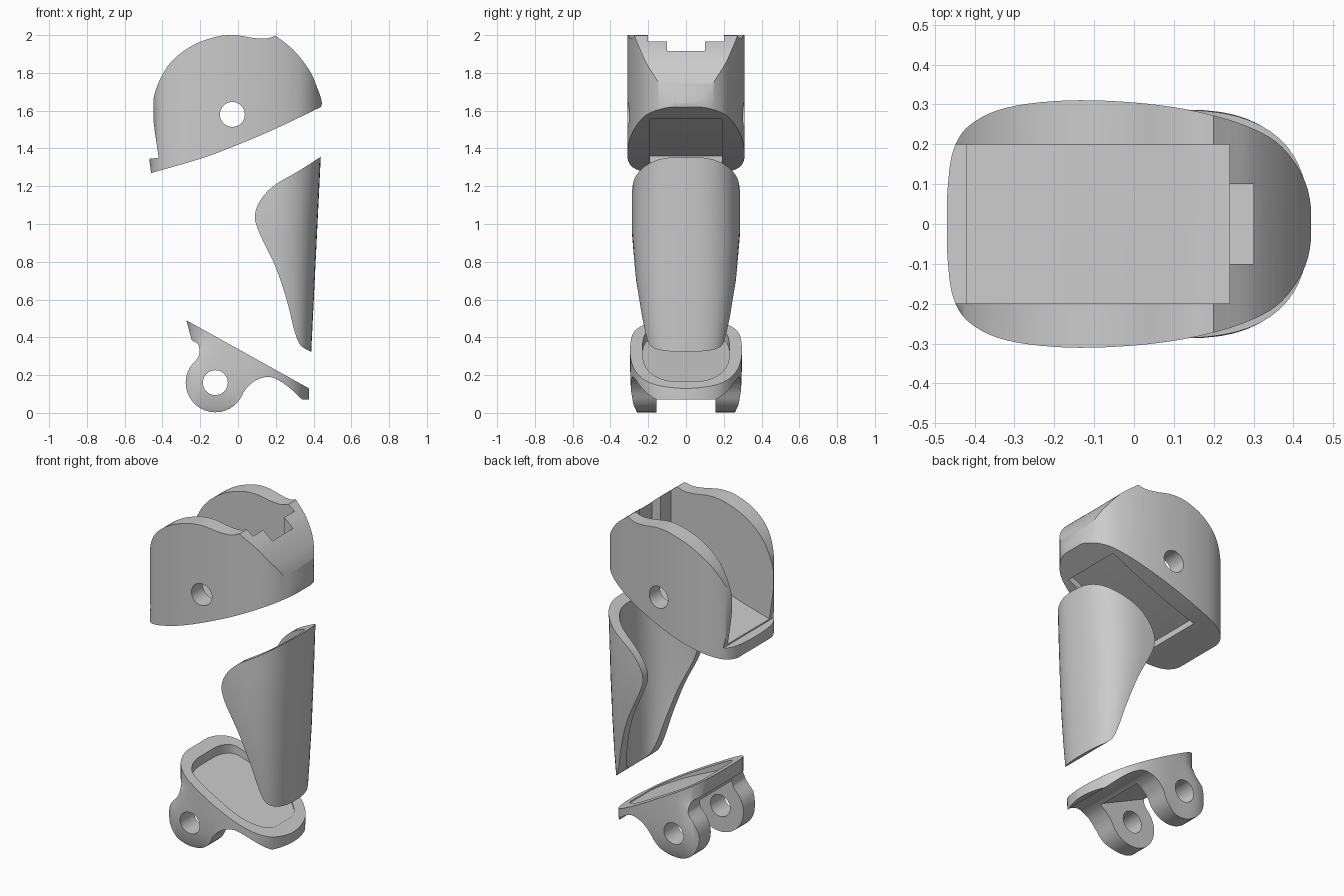
import bpy, bmesh, math
from mathutils import Vector

if "Cube" in bpy.data.objects:
    bpy.data.objects.remove(bpy.data.objects["Cube"])


def spline(pts, n=5):
    """Smooth open chain through the points."""
    p = [Vector(q) for q in pts]
    p = [p[0] * 2 - p[1]] + p + [p[-1] * 2 - p[-2]]
    out = []
    for i in range(1, len(p) - 2):
        a, b, c, d = p[i - 1:i + 3]
        for k in range(n):
            t = k / n
            out.append(0.5 * (2 * b + (c - a) * t + (2 * a - 5 * b + 4 * c - d) * t * t
                              + (3 * b - a - 3 * c + d) * t ** 3))
    return out + [p[-2]]


def plan_loop(half):
    """Closed outline, smooth across the y = 0 symmetry line."""
    flip = lambda p: (p[0], -p[1])
    h = spline([flip(half[1])] + half + [flip(half[-2])])[5:-5]
    return [tuple(p) for p in h] + [flip(p) for p in reversed(h[1:-1])]


def loft(name, rings):
    bm = bmesh.new()
    vs = [[bm.verts.new(c) for c in r] for r in rings]
    n = len(vs[0])
    for a, b in zip(vs, vs[1:]):
        for i in range(n):
            bm.faces.new((a[i], a[(i + 1) % n], b[(i + 1) % n], b[i]))
    bm.faces.new(vs[0])
    bm.faces.new(vs[-1])
    bmesh.ops.recalc_face_normals(bm, faces=bm.faces)
    me = bpy.data.meshes.new(name)
    bm.to_mesh(me)
    bm.free()
    ob = bpy.data.objects.new(name, me)
    bpy.context.collection.objects.link(ob)
    return ob


def side_prism(name, pts, y0, y1):
    return loft(name, [[(p[0], y, p[1]) for p in pts] for y in (y0, y1)])


def circle(x, z, r, n=32):
    return [(x + r * math.cos(2 * math.pi * i / n), z + r * math.sin(2 * math.pi * i / n))
            for i in range(n)]


def boolean(ob, cutter, op='DIFFERENCE'):
    cutter.hide_render = True
    m = ob.modifiers.new("cut", 'BOOLEAN')
    m.operation, m.object, m.solver = op, cutter, 'EXACT'
    dg = bpy.context.evaluated_depsgraph_get()
    me = bpy.data.meshes.new_from_object(ob.evaluated_get(dg))
    ob.modifiers.clear()
    ob.data = me
    bpy.data.objects.remove(cutter)


def smooth(ob):
    bpy.ops.object.select_all(action='DESELECT')
    ob.select_set(True)
    bpy.context.view_layer.objects.active = ob
    bpy.ops.object.shade_smooth_by_angle(angle=math.radians(38))


# Upper housing: side profile trimmed by the rounded plan outline
back_top = spline([(-.42, 1.35), (-.45, 1.58), (-.435, 1.71), (-.365, 1.845), (-.25, 1.94),
                   (-.12, 1.99), (-.02, 2.0), (.08, 1.985), (.15, 1.982), (.2, 1.997)])
front = spline([(.2, 1.997), (.3, 1.915), (.38, 1.81), (.42, 1.72), (.443, 1.65), (.44, 1.62)])
under_pts = [(.44, 1.62), (.2, 1.505), (0, 1.42), (-.2, 1.345), (-.46, 1.27)]
under = spline(under_pts)
housing = side_prism("upper_housing", back_top + front[1:] + under[1:] + [Vector((-.47, 1.345))], -.4, .4)
plan = plan_loop([(-.47, 0), (-.467, .1), (-.452, .19), (-.41, .25), (-.32, .292), (-.17, .31), (0, .305),
                  (.15, .284), (.28, .247), (.37, .195), (.43, .105), (.446, 0)])
boolean(housing, loft("plan_trim", [[(x, y, z) for x, y in plan] for z in (1, 2.2)]), 'INTERSECT')

# Open channel between the cheeks, stepped at the front wall
for x_end, half_w in ((.24, .2), (.3, .1)):
    floor = [(p[0], p[1] + .078) for p in spline([(-.46, 1.27)] + under_pts[-2:0:-1]) if p[0] < .2]
    z_end = 1.53 + (x_end - .12) * .45
    prof = [(-.6, 1.343)] + floor + [(x_end, z_end), (x_end, 2.3), (-.6, 2.3)]
    boolean(housing, side_prism("channel", prof, -half_w, half_w))

# Shallow pocket in the underside and the pivot hole
pocket = [(x, z + .04) for x, z in ((-.27, 1.32), (-.2, 1.345), (0, 1.42), (.2, 1.505), (.31, 1.555))]
boolean(housing, side_prism("pocket", pocket + [(.31, 1.45), (-.27, 1.2)], -.19, .19))
boolean(housing, side_prism("pivot_hole", circle(-.03, 1.58, .066), -.5, .5))
smooth(housing)


# Middle guard: rounded shell, open at the back, trimmed to its side profile
def guard_rings(wall):
    rings = []
    for z, w, d in ((.25, .185, .11), (.36, .21, .13), (.5, .236, .17), (.7, .266, .23),
                    (.95, .286, .29), (1.15, .287, .31), (1.45, .275, .3)):
        xf = .388 + (z - .33) * .049 - wall
        w -= wall
        half = []
        for i in range(15):
            a = math.pi / 2 * i / 14
            half.append((xf - d + d * max(math.cos(a), 0) ** .77, w * math.sin(a) ** .77))
        half.append((-.05 - wall, w))
        rings.append([(x, y, z) for x, y in half] + [(x, -y, z) for x, y in reversed(half[1:])])
    return rings


guard = loft("middle_guard", guard_rings(0))
boolean(guard, loft("guard_hollow", guard_rings(.05)))
edge = spline([(.46, 1.37), (.32, 1.28), (.2, 1.21), (.125, 1.135), (.09, 1.05), (.11, .96),
               (.2, .77), (.26, .59), (.3, .43), (.33, .36), (.385, .325), (.42, .315)])
boolean(guard, side_prism("guard_trim", edge + [Vector((.6, .32)), Vector((.6, 1.38))], -.5, .5),
        'INTERSECT')
smooth(guard)

# Base bracket: sloping plate with two round pivot lugs
cx, cz, r = -.12, .16, .157
arc = [(cx + r * math.cos(math.radians(a)), cz + r * math.sin(math.radians(a)))
       for a in range(-20, -231, -10)]
belly = spline([(.34, .07), (.27, .135), (.2, .18), (.15, .19), (.09, .17), (.05, .135), arc[0]])
neck = spline([arc[-1], (-.205, .31), (-.21, .36), (-.245, .385)])
outline = [(-.273, .49), (.375, .13), (.375, .07)] + belly[:-1] + arc + neck[1:]
bracket = side_prism("base_bracket", [Vector(p) for p in outline], -.4, .4)

# Trim: rounded plate outline above, square-backed and tapered around the lugs below
front_half = [(.06, .295), (.19, .275), (.29, .225), (.35, .14), (.376, 0)]
plate = plan_loop([(-.28, 0), (-.27, .12), (-.235, .215), (-.17, .272), (-.08, .292)] + front_half)
lugs = plan_loop([(-.3, 0), (-.3, .15), (-.295, .25), (-.22, .29), (-.08, .293)] + front_half)
trim = [[(x, y * s, z) for x, y in loop] for loop, s, z in
        ((lugs, .88, 0), (lugs, .94, .04), (lugs, .985, .12), (lugs, 1, .24), (plate, 1, .36), (plate, 1, .7))]
boolean(bracket, loft("base_trim", trim), 'INTERSECT')
boolean(bracket, side_prism("lug_gap", [(-.4, .42), (-.2, .335), (.1, .195), (.17, .1), (.17, -.2), (-.4, -.2)],
                            -.157, .157))

# Tapered recess with rounded corners in the plate top
recess = side_prism("plate_recess", [(-.21, .4), (.3, .166), (.4, .3), (-.21, .7)], -.4, .4)
inner = plan_loop([(-.21, 0), (-.205, .12), (-.17, .2), (-.1, .225), (0, .23), (.15, .22), (.25, .17),
                   (.3, .1), (.32, 0)])
boolean(recess, loft("recess_plan", [[(x, y, z) for x, y in inner] for z in (0, 1)]), 'INTERSECT')
boolean(bracket, recess)
boolean(bracket, side_prism("lug_hole", circle(cx, cz, .066), -.5, .5))
smooth(bracket)
